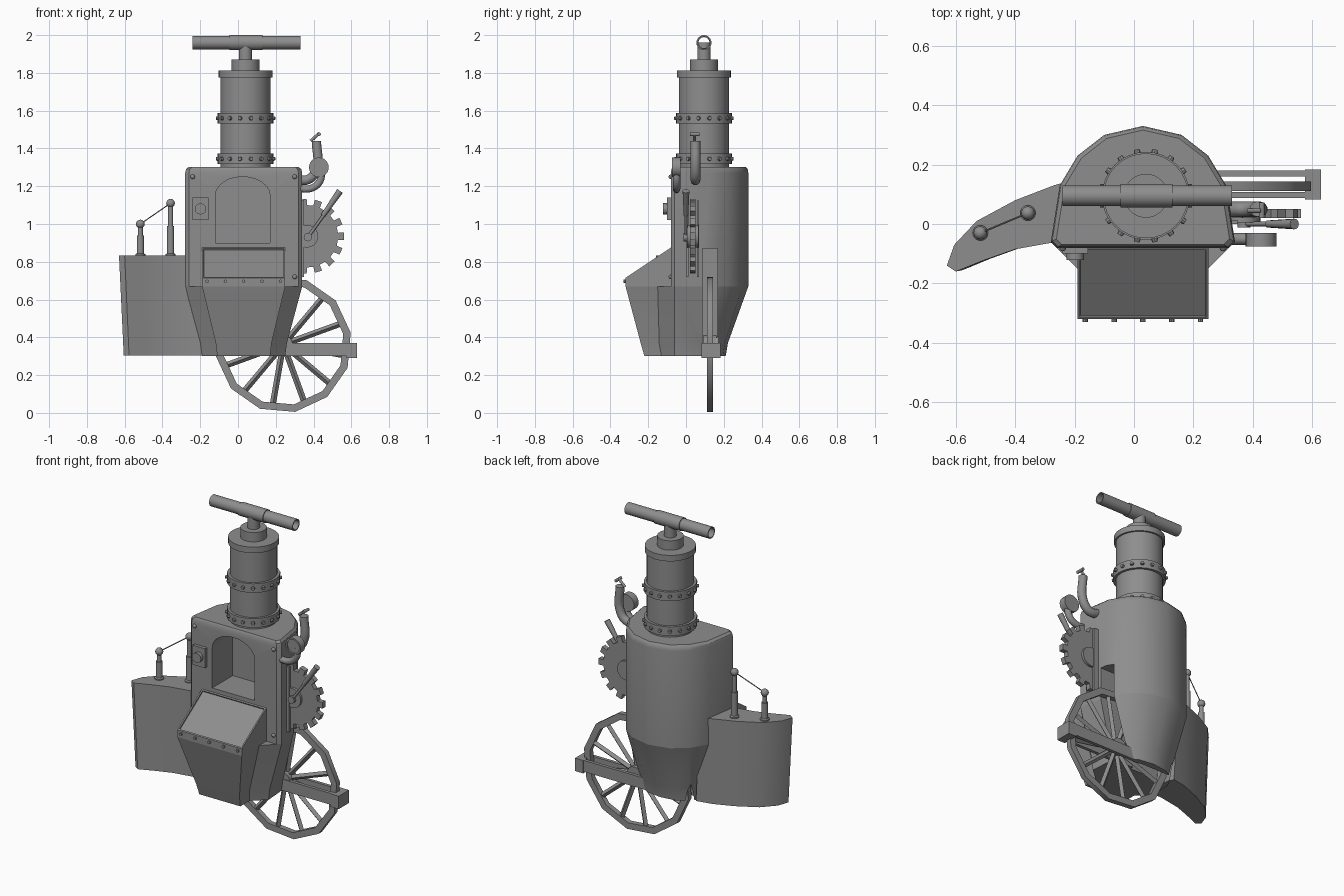
import bpy, bmesh, math
from mathutils import Vector

cube = bpy.data.objects.get("Cube")
if cube:
    bpy.data.objects.remove(cube, do_unlink=True)

GREY = (0.27, 0.27, 0.27, 1)
metal = bpy.data.materials.new("grey_metal")
metal.use_nodes = True
metal.diffuse_color = GREY
bsdf = next(n for n in metal.node_tree.nodes if n.type == 'BSDF_PRINCIPLED')
bsdf.inputs["Base Color"].default_value = GREY


def finish(name, bm, smooth=True):
    bmesh.ops.recalc_face_normals(bm, faces=bm.faces)
    mesh = bpy.data.meshes.new(name)
    bm.to_mesh(mesh)
    bm.free()
    mesh.materials.append(metal)
    ob = bpy.data.objects.new(name, mesh)
    bpy.context.collection.objects.link(ob)
    if smooth:
        shade(ob)
    return ob


def activate(ob):
    bpy.ops.object.select_all(action='DESELECT')
    ob.select_set(True)
    bpy.context.view_layer.objects.active = ob


def shade(ob):
    activate(ob)
    bpy.ops.object.shade_smooth_by_angle(angle=math.radians(32))


def loft(name, rings, bm=None, caps=True, closed=False):
    """Skin a list of equal rings."""
    own = bm is None
    bm = bmesh.new() if own else bm
    loops = [[bm.verts.new(p) for p in r] for r in rings]
    n = len(loops[0])
    pairs = list(zip(loops, loops[1:])) + ([(loops[-1], loops[0])] if closed else [])
    for a, b in pairs:
        for i in range(n):
            bm.faces.new((a[i], a[(i + 1) % n], b[(i + 1) % n], b[i]))
    if caps and not closed:
        bm.faces.new(loops[0][::-1])
        bm.faces.new(loops[-1])
    return finish(name, bm) if own else None


def lathe(name, start, axis, profile, n=24, phase=0.0, closed=False, bm=None):
    """Turn (radius, distance) pairs around an axis through start."""
    q = Vector(axis).normalized().to_track_quat('Z', 'Y')
    rings = []
    for r, h in profile:
        rings.append([Vector(start) + q @ Vector((r * math.cos(phase + math.tau * i / n),
                      r * math.sin(phase + math.tau * i / n), h)) for i in range(n)])
    return loft(name, rings, bm, closed=closed)


def rod(name, a, b, r, n=12, r2=None, bm=None):
    d = Vector(b) - Vector(a)
    return lathe(name, a, d, [(r, 0), (r2 or r, d.length)], n, bm=bm)


def box(name, lo, hi, bevel=0.0, bm=None):
    ring = [(lo[0], lo[1]), (hi[0], lo[1]), (hi[0], hi[1]), (lo[0], hi[1])]
    ob = loft(name, [[(x, y, z) for x, y in ring] for z in (lo[2], hi[2])], bm)
    if bevel:
        add_bevel(ob, bevel)
    return ob


def add_bevel(ob, width):
    m = ob.modifiers.new("bevel", 'BEVEL')
    m.width, m.segments, m.angle_limit = width, 2, math.radians(40)


def ball(name, c, r):
    bm = bmesh.new()
    bmesh.ops.create_uvsphere(bm, u_segments=12, v_segments=8, radius=r)
    bmesh.ops.translate(bm, verts=bm.verts, vec=c)
    return finish(name, bm)


def tube(name, pts, r):
    cu = bpy.data.curves.new(name, 'CURVE')
    cu.dimensions, cu.bevel_depth, cu.bevel_resolution = '3D', r, 3
    cu.use_fill_caps, cu.resolution_u = True, 6
    sp = cu.splines.new('BEZIER')
    sp.bezier_points.add(len(pts) - 1)
    for bp, p in zip(sp.bezier_points, pts):
        bp.co = p
        bp.handle_left_type = bp.handle_right_type = 'AUTO'
    cu.materials.append(metal)
    ob = bpy.data.objects.new(name, cu)
    bpy.context.collection.objects.link(ob)
    return ob


def carve(ob, cutter):
    m = ob.modifiers.new("cut", 'BOOLEAN')
    m.operation, m.solver, m.object = 'DIFFERENCE', 'EXACT', cutter
    cutter.hide_render = True
    activate(ob)
    bpy.ops.object.modifier_apply(modifier=m.name)
    bpy.data.objects.remove(cutter, do_unlink=True)


CX = 0.03


def mirrored(half):
    """Close a half outline of (offset, y) across the body centre."""
    return [(CX + x, y) for x, y in half] + [(CX - x, y) for x, y in reversed(half) if x > 0]


# upper body: flat front, rounded back
back = [(0.28, 0.13), (0.22, 0.23), (0.13, 0.30), (0.0, 0.33)]
upper = mirrored([(0.29, -0.08), (0.31, -0.06)] + back)
body = loft("boiler_body", [[(x, y, z) for x, y in upper] for z in (0.67, 1.27)] + [
    [(CX + (x - CX) * s, 0.1 + (y - 0.1) * s, z) for x, y in upper] for s, z in ((0.985, 1.29), (0.94, 1.302))])

# lower body: tapers and merges with the hopper
top = mirrored([(0.22, -0.32), (0.22, -0.15), (0.31, -0.06)] + back)
low = mirrored([(0.14, -0.22), (0.14, -0.13), (0.22, -0.06), (0.21, 0.08), (0.17, 0.15), (0.1, 0.195), (0.0, 0.21)])


def blend(t, z):
    return [(a[0] + (b[0] - a[0]) * t, a[1] + (b[1] - a[1]) * t, z) for a, b in zip(top, low)]


hull = loft("lower_hopper", [blend(1, 0.30), blend(0.9, 0.37), blend(0, 0.67)][::-1])
# hopper front stays straight down to the base
for v in hull.data.vertices:
    if v.co.y < -0.1 and 0.35 < v.co.z < 0.4:
        v.co.y -= 0.01

# arched niche in the front
arch = [(-0.12, 0.90), (0.17, 0.90)] + [
    (0.025 + 0.145 * math.cos(a), 1.15 + 0.1 * math.sin(a)) for a in [math.pi * i / 12 for i in range(13)]]
carve(body, loft("niche_cutter", [[(x, y, z) for x, z in arch] for y in (-0.2, 0.12)]))
# wheel slot through body and hopper
for part in (body, hull):
    carve(part, box("slot_cutter", (-0.15, 0.088, 0.2), (0.8, 0.168, 0.87)))
    shade(part)

# sloped hood with recessed lid
hood = [(-0.32, 0.67), (-0.32, 0.715), (-0.08, 0.875), (-0.08, 0.67)]
bm = bmesh.new()
loft("", [[(x, y, z) for y, z in hood] for x in (CX - 0.22, CX + 0.22)], bm)
bmesh.ops.recalc_face_normals(bm, faces=bm.faces)
lid = [f for f in bm.faces if f.normal.z > 0.5]
bmesh.ops.inset_region(bm, faces=lid, thickness=0.012, depth=0)
bmesh.ops.inset_region(bm, faces=lid, thickness=0.001, depth=-0.008)
finish("hopper_hood", bm, False)
for i in range(5):
    x = CX + (i - 2) * 0.097
    rod("hood_rivet", (x, -0.31, 0.697), (x, -0.33, 0.697), 0.009, 8)
for x, z in ((-0.24, 1.25), (0.30, 1.25), (0.30, 0.72)):
    ball("front_rivet", (x, -0.08, z), 0.012)

# switch box on the front
box("switch_box", (-0.24, -0.10, 1.02), (-0.155, -0.07, 1.14))
rod("switch_knob", (-0.198, -0.09, 1.08), (-0.198, -0.122, 1.08), 0.03)

# chimney with riveted collars
SX, SY = 0.04, 0.095
lathe("chimney", (SX, SY, 0), (0, 0, 1), [(0.133, 1.29), (0.133, 1.775), (0.143, 1.775), (0.143, 1.812),
      (0.074, 1.812), (0.074, 1.87), (0.035, 1.87), (0.035, 1.96)], 32)
for z in (1.345, 1.56):
    lathe("collar", (SX, SY, z), (0, 0, 1), [(0.13, -0.028), (0.148, -0.028), (0.148, 0.028), (0.13, 0.028)], 32, closed=True)
    bm = bmesh.new()
    for i in range(16):
        a = math.tau * (i + 0.5) / 16
        d = Vector((math.cos(a), math.sin(a), 0))
        c = Vector((SX, SY, z))
        rod("", c + d * 0.14, c + d * 0.159, 0.013, 8, 0.009, bm)
    finish("collar_rivets", bm)
# hollow cross pipe and its sleeve
for name, x0, x1, r in (("cross_pipe", -0.24, 0.33, 0.035), ("pipe_sleeve", -0.045, 0.13, 0.04)):
    lathe(name, (x0, SY, 1.96), (1, 0, 0), [(r, 0), (r, x1 - x0), (r - 0.006, x1 - x0), (r - 0.006, 0)], 24, closed=True)

# spoked wheel
WC, WR = Vector((0.24, 0.127, 0.362)), 0.362
Y = Vector((0, 1, 0))
lathe("wheel_rim", WC - Y * 0.016, Y, [(WR, 0), (WR, 0.032), (WR - 0.04, 0.032), (WR - 0.04, 0)], 12,
      math.radians(20), closed=True)
bm = bmesh.new()
for i in range(12):
    a = math.radians(20 + 30 * i)
    d = Vector((math.cos(a), 0, math.sin(a)))
    rod("", WC + d * 0.03, WC + d * (WR - 0.03), 0.016, 4, bm=bm)
finish("wheel_spokes", bm, False)
rod("wheel_hub", WC - Y * 0.035, WC + Y * 0.035, 0.05, 16)
# fork around the wheel
for y in (0.087, 0.16):
    box("fork_arm", (0.1, y, 0.30), (0.6, y + 0.02, 0.37))
box("fork_end", (0.575, 0.083, 0.29), (0.63, 0.183, 0.37))

# toothed gear in its side housing
GC, N = Vector((0.365, 0.035, 0.935)), 15
gear = []
for i in range(N):
    for off, r in ((-0.27, 0.165), (-0.23, 0.198), (0.23, 0.198), (0.27, 0.165)):
        a = math.tau * (i + off) / N
        gear.append((GC.x + r * math.cos(a), GC.z + r * math.sin(a)))
loft("gear", [[(x, y, z) for x, z in gear] for y in (0.02, 0.05)])
rod("gear_hub", GC - Y * 0.03, GC + Y * 0.03, 0.06, 20)
for y in (0.0, 0.058):
    box("gear_housing", (0.28, y, 0.72), (0.35, y + 0.012, 1.125))
# hand lever
rod("lever_pivot", (0.37, 0.03, 0.93), (0.37, -0.012, 0.93), 0.022)
rod("lever_arm", (0.37, 0, 0.93), (0.47, 0, 1.07), 0.008)
rod("lever_grip", (0.45, 0, 1.045), (0.54, 0, 1.175), 0.012, 12, 0.018)

# steam whistle and pressure gauge
tube("whistle_pipe", [(0.30, 0.05, 1.24), (0.37, 0.05, 1.235), (0.415, 0.05, 1.29), (0.415, 0.05, 1.44)], 0.026)
rod("whistle_cap", (0.385, 0.045, 1.44), (0.43, 0.045, 1.48), 0.008)
rod("cap_bar", (0.43, 0.02, 1.475), (0.43, 0.072, 1.475), 0.009)
tube("gauge_pipe", [(0.30, -0.05, 1.19), (0.39, -0.05, 1.19), (0.435, -0.05, 1.23), (0.44, -0.05, 1.29)], 0.02)
lathe("gauge", (0.428, -0.03, 1.30), (0, -1, 0), [(0.052, 0), (0.052, 0.045), (0.042, 0.045), (0.042, 0.038)], 24)

# curved side fender
outline = [(-0.2, 0.15), (-0.27, 0.13), (-0.4, 0.08), (-0.53, 0.01), (-0.605, -0.07), (-0.63, -0.14),
           (-0.6, -0.16), (-0.5, -0.12), (-0.4, -0.085), (-0.26, -0.06), (-0.15, -0.05)]
squeeze = [(x + 0.025 * (-0.2 - x) / 0.43 if x < -0.2 else x + 0.03, y * 0.97) for x, y in outline]
loft("side_fender", [[(x, y, 0.305) for x, y in squeeze], [(x, y, 0.833) for x, y in outline]])
# fender posts joined by a wire
heads = []
for x, y, step, end in ((-0.517, -0.03, 0.94, 1.0), (-0.357, 0.037, 0.99, 1.11)):
    lathe("fender_post", (x, y, 0), (0, 0, 1), [(0.026, 0.82), (0.026, 0.84), (0.019, 0.845), (0.019, step),
          (0.013, step), (0.013, end)], 16)
    heads.append((x, y, end))
    ball("post_head", heads[-1], 0.023)
rod("post_wire", heads[0], heads[1], 0.003, 6)
